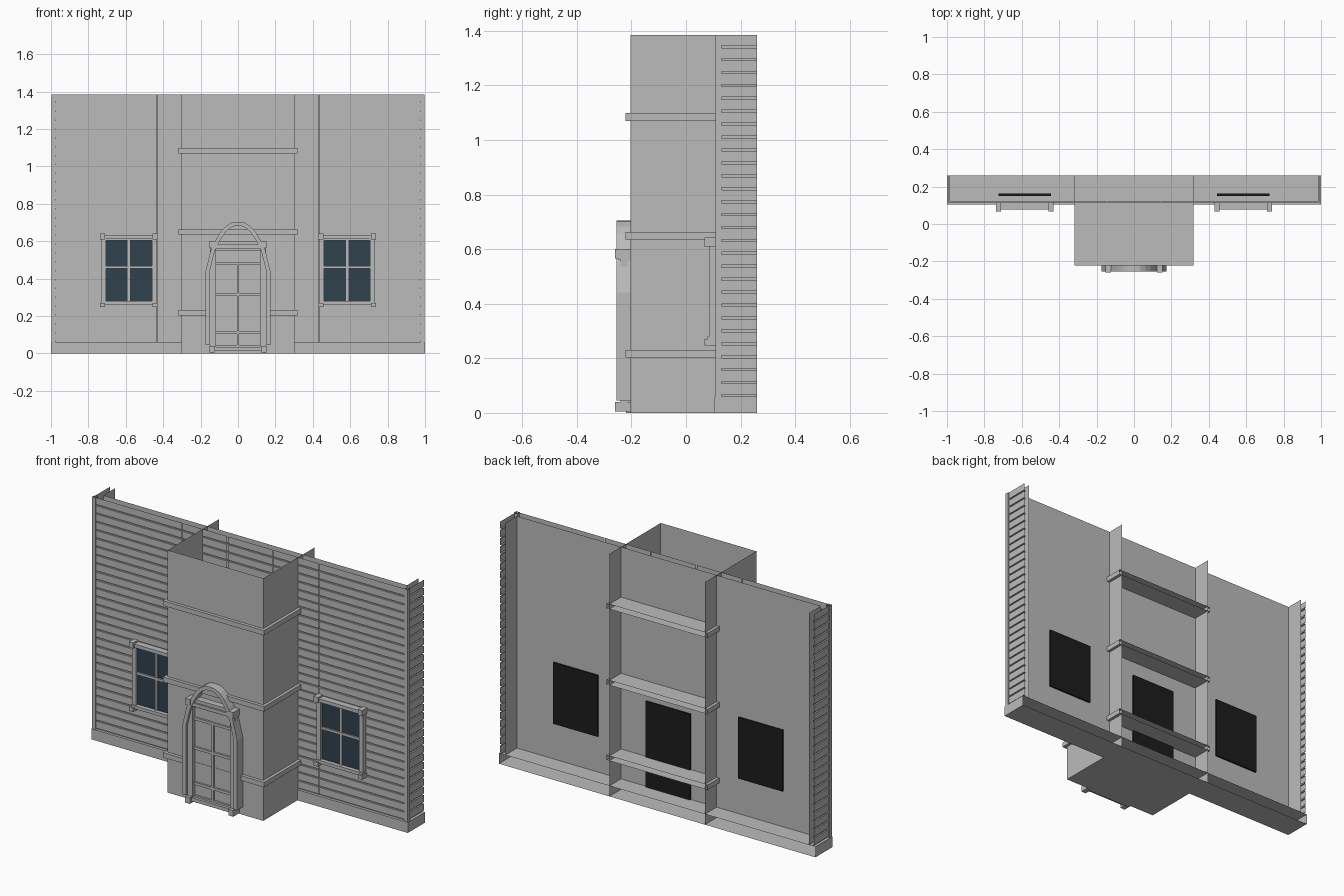
import bpy, bmesh
from mathutils import Vector

cube = bpy.data.objects.get("Cube")
if cube:
    bpy.data.objects.remove(cube, do_unlink=True)


def material(name, rgb):
    m = bpy.data.materials.new(name)
    m.use_nodes = True
    m.diffuse_color = (*rgb, 1)
    m.node_tree.nodes["Principled BSDF"].inputs["Base Color"].default_value = (*rgb, 1)
    return m


GREY = material("plain grey", (0.5, 0.5, 0.5))
GLASS = material("dark blue glass", (0.03, 0.052, 0.075))
BLACK = material("black backing", (0.012, 0.012, 0.012))


def finish(name, bm, mat):
    mesh = bpy.data.meshes.new(name)
    bm.to_mesh(mesh)
    bm.free()
    mesh.materials.append(mat)
    obj = bpy.data.objects.new(name, mesh)
    bpy.context.collection.objects.link(obj)
    return obj


def boxes(name, spans, mat=GREY, open_sides=()):
    """One object from boxes given as (x0, x1, y0, y1, z0, z1); open_sides lists removed normals."""
    bm = bmesh.new()
    for x0, x1, y0, y1, z0, z1 in spans:
        verts = bmesh.ops.create_cube(bm, size=1)["verts"]
        for v in verts:
            v.co = Vector(((x0 + x1) / 2 + v.co.x * (x1 - x0),
                           (y0 + y1) / 2 + v.co.y * (y1 - y0),
                           (z0 + z1) / 2 + v.co.z * (z1 - z0)))
    bm.normal_update()
    doomed = [f for f in bm.faces if any(f.normal.dot(Vector(d)) > 0.9 for d in open_sides)]
    bmesh.ops.delete(bm, geom=doomed, context="FACES")
    return finish(name, bm, mat)


def both(span):
    """A span and its mirror image in x."""
    x0, x1, *rest = span
    return [span, (-x1, -x0, *rest)]


BACK, TOP, FRONT = (0, 1, 0), (0, 0, 1), (0, -1, 0)
HEIGHT, DEPTH, BASE = 1.385, 0.26, 0.06
WALL_Y, SIDE_X = 0.112, 0.992

# Clapboard profile: flat boards with a shallow groove between them
COURSES, GROOVE = 28, 0.008
pitch = (HEIGHT - BASE) / COURSES
profile = []
for i in range(COURSES):
    z = BASE + i * pitch
    profile += [(GROOVE, z), (GROOVE, z + GROOVE), (0, z + GROOVE), (0, z + pitch)]


def siding(name, start, end, inward):
    bm = bmesh.new()
    rows = []
    for inset, z in profile:
        rows.append([bm.verts.new((p[0] + inward[0] * inset, p[1] + inward[1] * inset, z))
                     for p in (start, end)])
    for (a, b), (c, d) in zip(rows, rows[1:]):
        bm.faces.new((a, b, d, c))
    bmesh.ops.recalc_face_normals(bm, faces=bm.faces)
    middle = (Vector(start) + Vector(end)) / 2
    bm.normal_update()
    if sum(f.normal.x * inward[0] + f.normal.y * inward[1] for f in bm.faces) > 0:
        bmesh.ops.reverse_faces(bm, faces=bm.faces)
    return finish(name, bm, GREY)


# Front siding panels with narrow vertical joints, and the side returns
joints = [-SIDE_X, -0.435, -0.145, 0.145, 0.435, SIDE_X]
for i, (a, b) in enumerate(zip(joints, joints[1:])):
    siding(f"front_siding_{i + 1}", (a + 0.002, WALL_Y), (b - 0.002, WALL_Y), (0, 1))
for side, s in (("left", 1), ("right", -1)):
    siding(f"{side}_siding", (s * SIDE_X, WALL_Y), (s * SIDE_X, DEPTH), (-s, 0))

# Corner boards and hollow plinth
boxes("corner_boards", both((0.975, 0.997, 0.108, 0.13, BASE, HEIGHT)), open_sides=[TOP])
boxes("plinth", [(-1, 1, 0.105, DEPTH, 0, BASE)], open_sides=[BACK])

# Inner lining, a tray open to the back
boxes("inner_lining", [(-0.96, 0.96, 0.155, DEPTH, BASE, HEIGHT)],
      open_sides=[BACK, TOP, (0, 0, -1)])

# Projecting central bay, open at top and back, with its string courses
boxes("central_bay", [(-0.302, 0.302, -0.203, DEPTH, 0, HEIGHT)], open_sides=[TOP, BACK])
boxes("string_courses", [(-0.319, 0.319, -0.221, DEPTH, z, z + 0.028)
                         for z in (0.203, 0.635, 1.07)], open_sides=[BACK])

# Black panels on the rear of the lining
boxes("rear_window_panels", both((0.445, 0.725, 0.15, 0.164, 0.265, 0.615)), BLACK)
boxes("rear_door_panel", [(-0.14, 0.14, 0.15, 0.164, 0.05, 0.55)], BLACK)

# Windows
boxes("window_glass", both((0.455, 0.715, 0.101, 0.106, 0.275, 0.615)), GLASS)
window = [
    (0.437, 0.461, 0.085, 0.115, 0.28, 0.615),     # jambs
    (0.705, 0.73, 0.085, 0.115, 0.28, 0.615),
    (0.461, 0.705, 0.092, 0.115, 0.604, 0.615),    # sash top
    (0.577, 0.59, 0.094, 0.106, 0.28, 0.61),       # glazing bars
    (0.461, 0.705, 0.092, 0.106, 0.453, 0.467),
    (0.435, 0.732, 0.078, 0.115, 0.612, 0.632),    # lintel
    (0.435, 0.732, 0.078, 0.115, 0.262, 0.28),     # sill
]
for x in (0.43, 0.71):
    window += [(x, x + 0.027, 0.068, 0.115, 0.61, 0.642),
               (x, x + 0.027, 0.068, 0.115, 0.247, 0.27)]
boxes("window_frames", [m for w in window for m in both(w)])

# Door leaf and framing
boxes("door_leaf", [(-0.145, 0.145, -0.219, -0.2, 0, 0.6)])
door = both((0.118, 0.15, -0.24, -0.215, 0.03, 0.57))
door += [(-0.12, 0.12, -0.23, -0.215, z0, z1) for z0, z1 in
         ((0.03, 0.045), (0.105, 0.12), (0.307, 0.322), (0.475, 0.49), (0.55, 0.57))]
door += [(-0.006, 0.006, -0.23, -0.215, 0.04, 0.48)]
boxes("door_frame", door)
boxes("door_lintel", [(-0.15, 0.15, -0.25, -0.2, 0.562, 0.582),
                      (-0.14, 0.14, -0.24, -0.2, 0.582, 0.6)]
      + both((0.122, 0.152, -0.26, -0.2, 0.565, 0.6)))
boxes("door_step", [(-0.15, 0.15, -0.245, -0.2, 0.015, 0.035)]
      + both((0.122, 0.152, -0.26, -0.2, 0.005, 0.04)))

# Arched surround: a square band swept up one side, over the point and down the other
half = [(0.162, 0.045), (0.162, 0.44), (0.135, 0.55), (0.105, 0.61), (0.08, 0.65),
        (0.055, 0.675), (0.03, 0.69)]
path = half + [(0, 0.693)] + [(-x, z) for x, z in reversed(half)]
bm = bmesh.new()
rings = []
for i, (x, z) in enumerate(path):
    before, after = path[max(i - 1, 0)], path[min(i + 1, len(path) - 1)]
    along = Vector((after[0] - before[0], after[1] - before[1])).normalized()
    nx, nz = along.y * 0.011, -along.x * 0.011
    rings.append([bm.verts.new((x + k * nx, y, z + k * nz))
                  for k, y in ((1, -0.2), (1, -0.255), (-1, -0.255), (-1, -0.2))])
for a, b in zip(rings, rings[1:]):
    for k in range(4):
        bm.faces.new((a[k], a[(k + 1) % 4], b[(k + 1) % 4], b[k]))
bm.faces.new(rings[0])
bm.faces.new(rings[-1])
bmesh.ops.recalc_face_normals(bm, faces=bm.faces)
finish("door_arch", bm, GREY)
